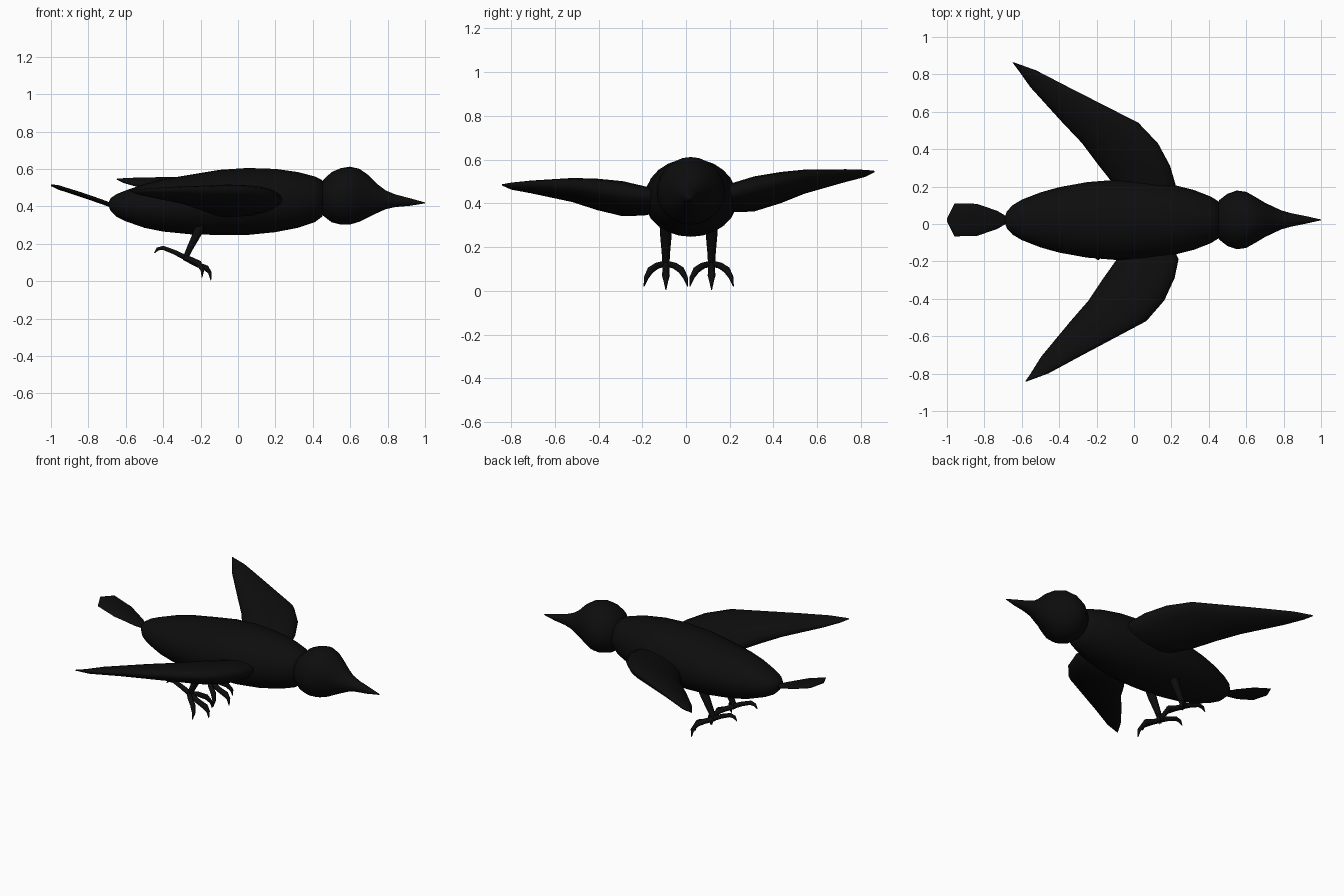
import bpy, bmesh, math
from mathutils import Vector as V

cube = bpy.data.objects.get("Cube")
if cube:
    bpy.data.objects.remove(cube)

MID = 0.022  # the bird's centre line in y


def material(name, value):
    mat = bpy.data.materials.new(name)
    mat.use_nodes = True
    colour = (value, value, value, 1)
    mat.diffuse_color = colour
    bsdf = mat.node_tree.nodes["Principled BSDF"]
    bsdf.inputs["Base Color"].default_value = colour
    bsdf.inputs["Roughness"].default_value = 0.7
    return mat


black = material("feather black", 0.004)
grey = material("eye grey", 0.4)


def link(name, data, mat):
    obj = bpy.data.objects.new(name, data)
    bpy.context.collection.objects.link(obj)
    data.materials.append(mat)
    return obj


def loft(name, stations, sides, mat=black, angle=60):
    """Skin elliptical rings given as (centre, half axis, half axis)."""
    bm = bmesh.new()
    rings = []
    for centre, a, b in stations:
        turns = [math.tau * i / sides for i in range(sides)]
        rings.append([bm.verts.new(V(centre) + V(a) * math.cos(t) + V(b) * math.sin(t))
                      for t in turns])
    for r, s in zip(rings, rings[1:]):
        for i in range(sides):
            j = (i + 1) % sides
            bm.faces.new((r[i], r[j], s[j], s[i]))
    bm.faces.new(rings[0])
    bm.faces.new(rings[-1])
    bmesh.ops.recalc_face_normals(bm, faces=bm.faces)
    mesh = bpy.data.meshes.new(name)
    bm.to_mesh(mesh)
    bm.free()
    obj = link(name, mesh, mat)
    bpy.ops.object.select_all(action="DESELECT")
    obj.select_set(True)
    bpy.context.view_layer.objects.active = obj
    bpy.ops.object.shade_smooth_by_angle(angle=math.radians(angle))
    return obj


def along_x(name, profile, sides=24):
    """Loft along x from rows of (x, half width, top, bottom)."""
    return loft(name, [((x, MID, (top + low) / 2), (0, w, 0), (0, 0, (top - low) / 2))
                       for x, w, top, low in profile], sides)


# Body
along_x("body", [
    (-.692, .012, .42, .40), (-.68, .045, .445, .375), (-.65, .078, .465, .345),
    (-.6, .108, .485, .32), (-.5, .147, .52, .285), (-.4, .175, .545, .265),
    (-.25, .202, .57, .25), (-.1, .214, .595, .247), (.05, .21, .605, .247),
    (.2, .19, .6, .262), (.32, .16, .583, .285), (.41, .125, .56, .315),
    (.45, .1, .54, .345), (.465, .05, .5, .39)])

# Head tapering into the beak
along_x("head_and_beak", [
    (.44, .06, .5, .38), (.455, .105, .54, .35), (.5, .14, .583, .315),
    (.55, .157, .604, .302), (.6, .15, .612, .303), (.65, .122, .6, .318),
    (.7, .092, .565, .343), (.75, .068, .515, .367), (.79, .05, .485, .385),
    (.84, .036, .464, .396), (.92, .02, .443, .403), (1, .002, .421, .416)])

# Tail, a thin upswept blade
along_x("tail", [
    (-.67, .012, .415, .39), (-.73, .048, .438, .412), (-.84, .086, .476, .45),
    (-.96, .088, .513, .489), (-1, .008, .518, .508)], sides=12)

# Wings: rows of (span, leading x, trailing x, top, bottom)
wing = [(.1, .19, -.04, .47, .37), (.2, .23, -.1, .485, .352),
        (.3, .205, -.175, .512, .352), (.42, .145, -.26, .528, .385),
        (.53, .045, -.36, .535, .425), (.72, -.32, -.525, .53, .472),
        (.81, -.49, -.585, .524, .492), (.852, -.605, -.615, .518, .512)]
for side, label in ((1, "left"), (-1, "right")):
    rows = []
    for span, lead, trail, top, low in wing:
        y = side * span
        chord, thick = (lead - trail) / 2, (top - low) / 2
        # the wing pair is slightly yawed and banked
        centre = ((lead + trail) / 2 - .04 * y, y + MID / 2, (top + low) / 2 + .036 * y)
        rows.append((centre, (chord, 0, thick * .4), (0, 0, thick * .92)))
    loft(label + "_wing", rows, 16, angle=75)

# Eyes
for side, label in ((1, "left"), (-1, "right")):
    bm = bmesh.new()
    bmesh.ops.create_uvsphere(bm, u_segments=12, v_segments=8, radius=.021)
    for f in bm.faces:
        f.smooth = True
    mesh = bpy.data.meshes.new(label + "_eye")
    bm.to_mesh(mesh)
    bm.free()
    eye = link(label + "_eye", mesh, grey)
    eye.location = (.695, MID + side * .059, .503)
    eye.scale = (1, .8, .85)


def limb(name, points, y):
    """Tapered tube through (x, y offset, z, radius) points."""
    curve = bpy.data.curves.new(name, "CURVE")
    curve.dimensions = "3D"
    curve.bevel_depth = 1
    curve.bevel_resolution = 1
    curve.use_fill_caps = True
    spline = curve.splines.new("POLY")
    spline.points.add(len(points) - 1)
    for p, (x, dy, z, r) in zip(spline.points, points):
        p.co = (x, y + dy, z, 1)
        p.radius = r
    spline.use_smooth = True
    link(name, curve, black)


# Legs and clawed toes
for y, label in ((.117, "left"), (-.092, "right")):
    limb(label + "_leg", [(-.19, 0, .32, .03), (-.22, 0, .25, .026),
                          (-.26, 0, .17, .019), (-.285, 0, .115, .016)], y)
    limb(label + "_back_toe", [(-.27, 0, .12, .017), (-.34, 0, .155, .014),
                               (-.4, 0, .178, .013), (-.43, 0, .172, .01),
                               (-.447, 0, .15, .002)], y)
    limb(label + "_middle_toe", [(-.285, 0, .125, .017), (-.22, 0, .09, .016),
                                 (-.17, 0, .07, .018), (-.15, 0, .045, .011),
                                 (-.145, 0, .004, .002)], y)
    for side, place in ((1, "outer"), (-1, "inner")):
        limb(f"{label}_{place}_toe", [
            (-.285, 0, .125, .015), (-.25, side * .04, .115, .015),
            (-.21, side * .07, .095, .016), (-.19, side * .09, .06, .011),
            (-.192, side * .1, .02, .002)], y)
